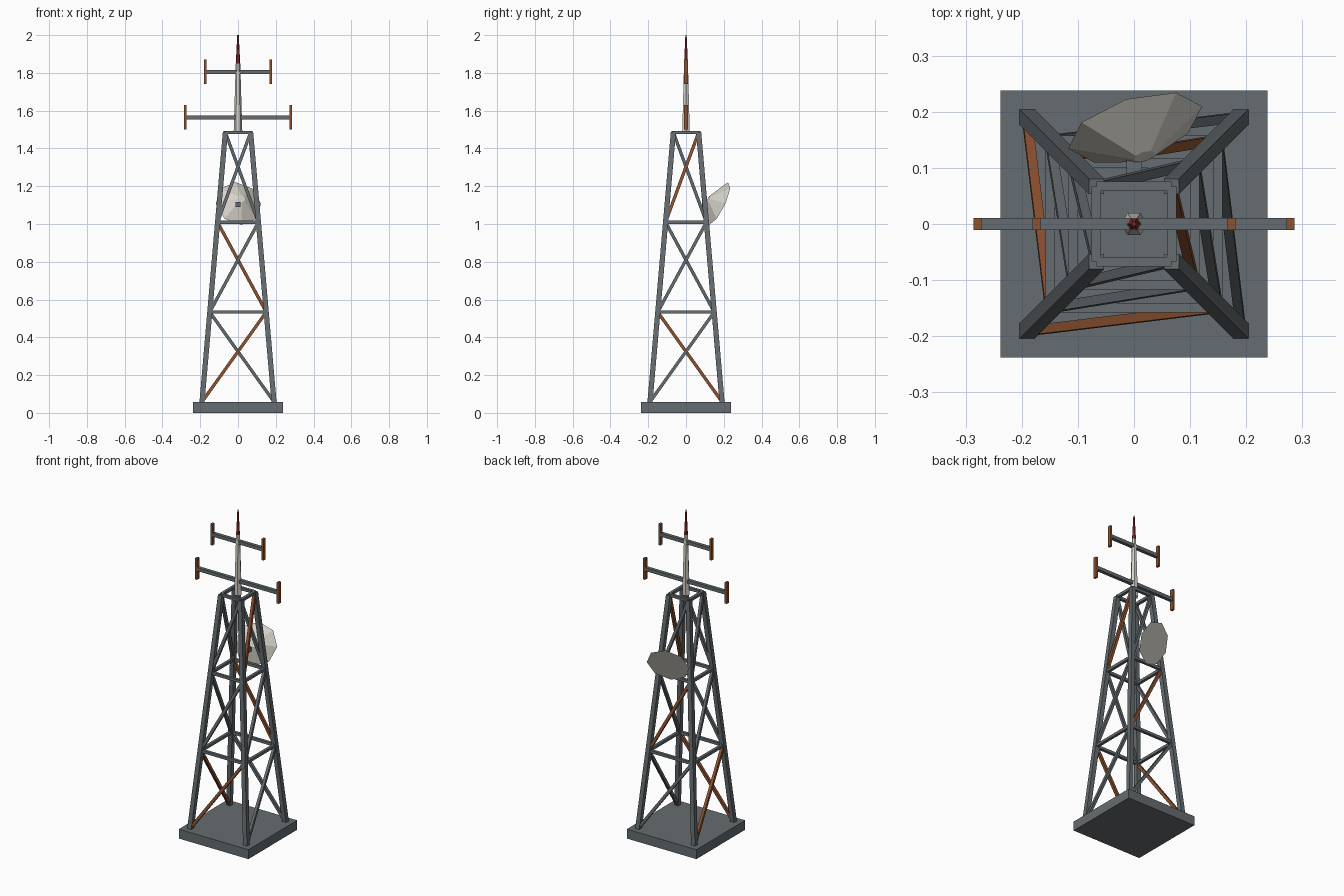
import bpy, bmesh, math
from mathutils import Vector, Matrix

if "Cube" in bpy.data.objects:
    bpy.data.objects.remove(bpy.data.objects["Cube"], do_unlink=True)


def material(name, rgb):
    m = bpy.data.materials.new(name)
    m.use_nodes = True
    m.diffuse_color = (*rgb, 1)
    m.node_tree.nodes["Principled BSDF"].inputs["Base Color"].default_value = (*rgb, 1)
    return m


steel = material("grey_steel", (0.13, 0.15, 0.16))
rust = material("rusty_brown", (0.27, 0.085, 0.03))
pale = material("pale_paint", (0.68, 0.65, 0.58))
red = material("dark_red", (0.27, 0.025, 0.025))


def prism(name, start, end, r0, r1, sides, mat, ref, turn=0.0):
    """Tapered prism between two points; ref fixes the roll of its section."""
    start, end = Vector(start), Vector(end)
    d = (end - start).normalized()
    u = Vector(ref).cross(d).normalized()
    v = d.cross(u)
    bm = bmesh.new()
    bmesh.ops.create_cone(bm, cap_ends=True, segments=sides, radius1=r0, radius2=r1,
                          depth=(end - start).length,
                          matrix=Matrix.Rotation(turn, 4, 'Z'))
    frame = Matrix((u, v, d)).transposed().to_4x4()
    frame.translation = (start + end) / 2
    bm.transform(frame)
    bmesh.ops.recalc_face_normals(bm, faces=bm.faces)
    me = bpy.data.meshes.new(name)
    bm.to_mesh(me)
    bm.free()
    me.materials.append(mat)
    ob = bpy.data.objects.new(name, me)
    bpy.context.collection.objects.link(ob)
    return ob


def beam(name, start, end, width, mat, ref=(0, 0, 1)):
    r = width / math.sqrt(2)
    return prism(name, start, end, r, r, 4, mat, ref, math.pi / 4)


# Footing slab
FOOT, TOP = 0.058, 1.485
beam("base_slab", (0, 0, 0), (0, 0, FOOT), 0.475, steel, (0, 1, 0))


def half(z):
    """Distance of a leg's centre line from the axis at height z."""
    return 0.191 - 0.124 * (z - FOOT) / (TOP - FOOT)


# Four corner legs
corners = [(-1, -1), (1, -1), (1, 1), (-1, 1)]
for sx, sy in corners:
    a, b = half(FOOT), half(TOP)
    beam("leg", (sx * a, sy * a, FOOT - 0.005), (sx * b, sy * b, TOP), 0.027, steel, (0, 1, 0))

# Ring beams and one diagonal per side in each of three tiers
rusty = {(0, 0), (0, 3), (1, 2), (2, 1)}
step = (TOP - FOOT) / 3
for tier in range(3):
    z0 = FOOT + tier * step
    z1 = z0 + step
    a, b = half(z0), half(z1)
    for side in range(4):
        p, q = corners[side], corners[(side + 1) % 4]
        outward = (p[0] + q[0], p[1] + q[1], 0)
        beam("ring_beam", (p[0] * b, p[1] * b, z1), (q[0] * b, q[1] * b, z1), 0.017, steel)
        beam("diagonal_brace", (p[0] * a, p[1] * a, z0), (q[0] * b, q[1] * b, z1), 0.017,
             rust if (tier, side) in rusty else steel, outward)

# Mast and red tip
prism("mast", (0, 0, TOP - 0.005), (0, 0, 1.85), 0.023, 0.012, 6, pale, (0, 1, 0), math.pi / 2)
prism("mast_tip", (0, 0, 1.845), (0, 0, 2), 0.012, 0.004, 6, red, (0, 1, 0), math.pi / 2)

# Crossarms with upright end rods
for z, reach in ((1.565, 0.279), (1.805, 0.174)):
    beam("crossarm", (-reach, 0, z), (reach, 0, z), 0.021, steel)
    for s in (-1, 1):
        rod = beam("end_rod", (s * reach, 0, z - 0.065), (s * reach, 0, z + 0.065),
                   0.022, rust, (0, 1, 0))
        for vert in rod.data.vertices:
            vert.co.x = s * reach + (vert.co.x - s * reach) * 0.64

# Dish aimed outward and down, on a short mount
rim = Vector((0.002, 0.172, 1.108))
aim = Vector((-0.272, 0.864, -0.423)).normalized()
prism("dish", rim - aim * 0.06, rim, 0.02, 0.125, 8, pale, (0, 0, 1))
beam("dish_mount", (0, 0.085, 1.103), (0, 0.15, 1.103), 0.027, steel)
